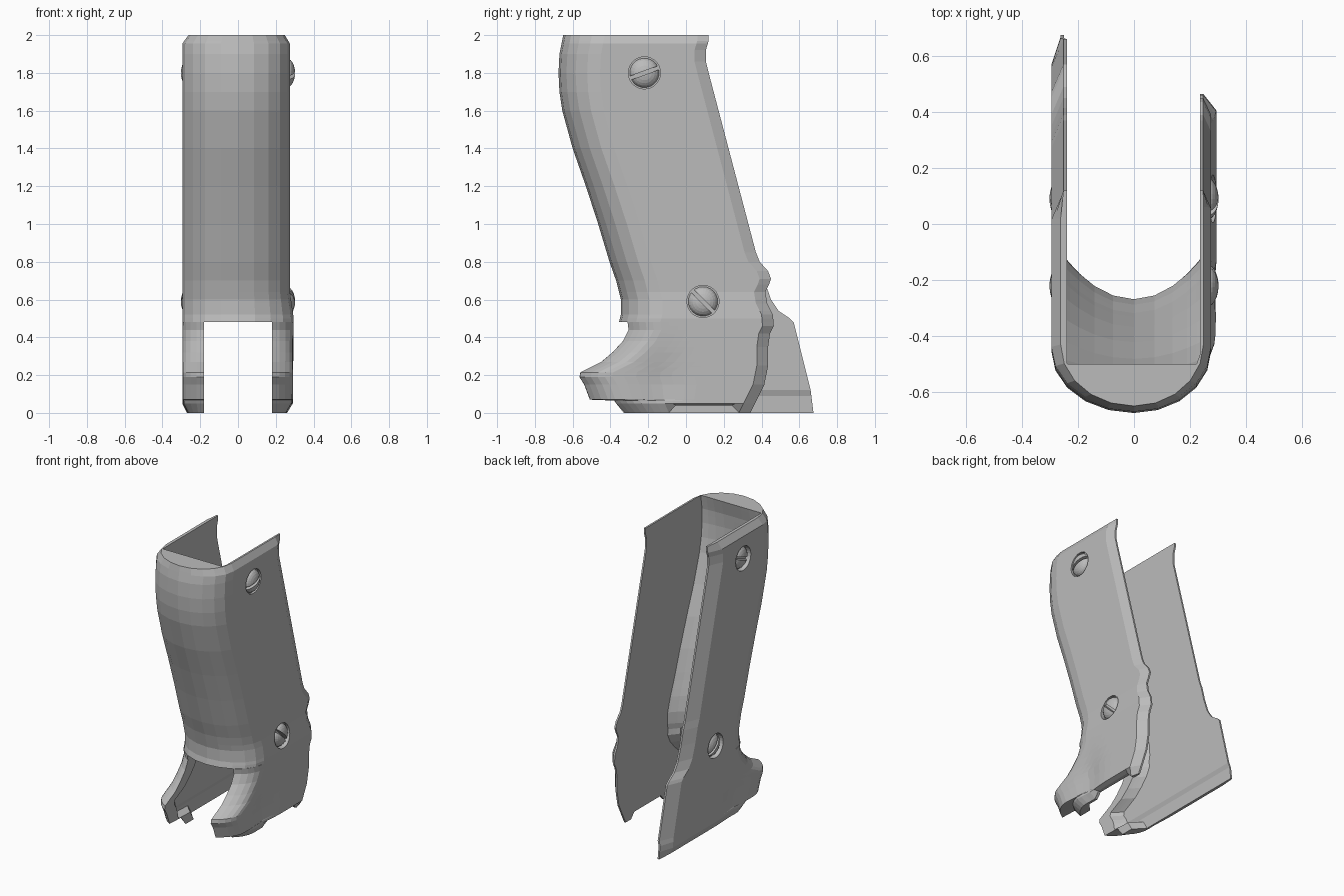
import bpy, bmesh, math
from mathutils import Matrix, Vector

cube = bpy.data.objects.get("Cube")
if cube:
    bpy.data.objects.remove(cube, do_unlink=True)

grey = bpy.data.materials.new("plain_grey")
grey.use_nodes = True
colour = (0.5, 0.5, 0.5, 1)
grey.diffuse_color = colour
grey.node_tree.nodes["Principled BSDF"].inputs["Base Color"].default_value = colour

# Height -> y of the front centre line
FRONT = [(0, -.385), (.065, -.425), (.07, -.555), (.15, -.585), (.19, -.61),
         (.215, -.605), (.24, -.555), (.27, -.495), (.32, -.435), (.38, -.38),
         (.44, -.35), (.48, -.355), (.52, -.345), (.6, -.345), (.7, -.37),
         (.8, -.405), (1, -.465), (1.2, -.53), (1.4, -.6), (1.6, -.655),
         (1.7, -.67), (1.8, -.675), (1.9, -.67), (2, -.65)]
# Height -> y of the rear edge, shared above and different per side below
REAR_TOP = [(.85, .37), (1.8, .12), (1.86, .105), (1.92, .105), (1.97, .12), (2, .12)]
REAR = {
    1: [(0, .34), (.05, .365), (.15, .415), (.25, .435), (.35, .435), (.42, .445),
        (.46, .465), (.52, .46), (.58, .43), (.64, .42), (.68, .44), (.71, .45),
        (.75, .435), (.8, .39)] + REAR_TOP,
    -1: [(0, .675), (.12, .66), (.48, .57), (.5, .55), (.54, .49), (.6, .45),
         (.7, .415), (.8, .39)] + REAR_TOP,
}
# Height -> outer half width and inner half width
WIDTH = {1: [(0, .26), (.05, .29), (.5, .295), (.64, .275), (1.955, .275), (2, .248)],
         -1: [(0, .27), (.05, .295), (1.955, .295), (2, .262)]}
INNER = {1: [(0, .235), (2, .235)],
         -1: [(0, .25), (.09, .25), (.12, .24), (2, .24)]}
OPENING = .48          # top of the front opening
TOE_X = .18            # half width of the opening
NOSE_DEPTH = .22
NOSE_STEPS = 5
SIDE_STEPS = 12


def lerp(a, b, t):
    return a + (b - a) * t


def look_up(table, z):
    for (z0, v0), (z1, v1) in zip(table, table[1:]):
        if z <= z1:
            return lerp(v0, v1, (z - z0) / (z1 - z0))
    return table[-1][1]


def half_section(z, side, start_x):
    """Paired outer and inner points from the nose to the rear edge."""
    front, rear = look_up(FRONT, z), look_up(REAR[side], z)
    width, inner = look_up(WIDTH[side], z), look_up(INNER[side], z)
    rise = min(1, max(0, (z - OPENING) / (2 - OPENING)))
    inner_mid = front + lerp(.07, .15, rise)
    inner_side = front + lerp(NOSE_DEPTH, .15, rise)
    first = math.asin(start_x / width)
    pairs = []
    for i in range(NOSE_STEPS + 1):
        t = i / NOSE_STEPS
        a = lerp(first, math.pi / 2, t)
        x = lerp(start_x, inner, math.sin(t * math.pi / 2))
        pairs.append(((width * math.sin(a), front + NOSE_DEPTH * (1 - math.cos(a))),
                      (x, lerp(inner_mid, inner_side, (x / inner) ** 2))))
    chamfer = rear - (.06 if side > 0 else .1)
    for i in range(1, SIDE_STEPS + 1):
        t = i / SIDE_STEPS
        pairs.append(((width, lerp(front + NOSE_DEPTH, chamfer, t)),
                      (inner, lerp(inner_side, chamfer, t))))
    pairs.append(((inner + .012, rear), (inner, rear)))

    def place(x, y, outer):
        height = z
        if outer:   # hollow between toe and heel
            x -= .02 * math.exp(-((y + .12) / .1) ** 2 - ((z - .15) / .15) ** 2)
        if side > 0 and z == 0 and -.09 < y < .28:   # notch under one side
            height = .04
        return Vector((side * x, y, height))
    return [(place(*o, True), place(*i, False)) for o, i in pairs]


def finish(bm, name):
    bmesh.ops.recalc_face_normals(bm, faces=bm.faces)
    mesh = bpy.data.meshes.new(name)
    bm.to_mesh(mesh)
    bm.free()
    mesh.materials.append(grey)
    obj = bpy.data.objects.new(name, mesh)
    bpy.context.collection.objects.link(obj)
    return obj


def loft(name, sections):
    """Solid wall through a stack of paired outer and inner sections."""
    bm = bmesh.new()
    grid = [[[bm.verts.new(p) for p in pair] for pair in row] for row in sections]
    last = len(grid[0]) - 1
    for low, high in zip(grid, grid[1:]):
        for k in range(last):
            for layer in (0, 1):
                bm.faces.new((low[k][layer], low[k + 1][layer],
                              high[k + 1][layer], high[k][layer]))
        for k in (0, last):
            bm.faces.new((low[k][0], low[k][1], high[k][1], high[k][0]))
    for row in (grid[0], grid[-1]):
        for k in range(last):
            bm.faces.new((row[k][0], row[k + 1][0], row[k + 1][1], row[k][1]))
    return finish(bm, name)


def heights(low, high, sides):
    tables = [FRONT] + [t[s] for t in (REAR, WIDTH, INNER) for s in sides]
    return sorted({z for table in tables for z, _ in table if low <= z <= high})


# Wrap-around shell above the opening
shell = loft("grip_shell", [
    half_section(z, -1, 0)[:0:-1] + half_section(z, 1, 0)
    for z in heights(OPENING, 2, (1, -1))])

# Separate side feet with forward toes below it
for side, name in ((1, "left_foot"), (-1, "right_foot")):
    loft(name, [half_section(z, side, TOE_X) for z in heights(0, OPENING, (side,))])

# Screw recesses and slotted domed heads on both sides
SCREWS = [("upper", -.22, 1.8, 20), ("lower", .09, .59, -45)]
recess = bmesh.new()
for side, label in ((1, "left"), (-1, "right")):
    for level, y, z, tilt in SCREWS:
        turn = Matrix.Rotation(math.pi / 2, 4, 'Y')
        bmesh.ops.create_cone(
            recess, cap_ends=True, segments=28, radius1=.085, radius2=.085, depth=.1,
            matrix=Matrix.Translation((side * .308, y, z)) @ turn)
        head = bmesh.new()
        for half in (1, -1):
            part = bmesh.new()
            bmesh.ops.create_uvsphere(part, u_segments=24, v_segments=12, radius=1,
                                      matrix=Matrix.Diagonal((.078, .078, .045, 1)))
            for centre, normal in (((0, half * .01, 0), (0, -half, 0)),
                                   ((0, 0, 0), (0, 0, -1))):
                cut = bmesh.ops.bisect_plane(
                    part, geom=part.verts[:] + part.edges[:] + part.faces[:],
                    plane_co=centre, plane_no=normal, clear_outer=True)
                edges = [e for e in cut["geom_cut"] if isinstance(e, bmesh.types.BMEdge)]
                bmesh.ops.holes_fill(part, edges=edges)
            piece = bpy.data.meshes.new("screw_half")
            part.to_mesh(piece)
            part.free()
            head.from_mesh(piece)
            bpy.data.meshes.remove(piece)
        # Slot runs along local y after the quarter turn, then tilts
        spin = Matrix.Rotation(math.radians(tilt), 4, 'X')
        face = Matrix.Rotation(side * math.pi / 2, 4, 'Y')
        bmesh.ops.transform(head, verts=head.verts, matrix=Matrix.Translation(
            (side * .257, y, z)) @ spin @ Matrix.Rotation(math.pi / 2, 4, 'X') @ face)
        finish(head, f"{label}_{level}_screw")

cutter = finish(recess, "screw_recess_cutter")
cutter.hide_render = True
cut = shell.modifiers.new("recesses", 'BOOLEAN')
cut.operation = 'DIFFERENCE'
cut.solver = 'EXACT'
cut.object = cutter
bpy.context.view_layer.objects.active = shell
bpy.ops.object.modifier_apply(modifier=cut.name)
bpy.data.objects.remove(cutter, do_unlink=True)
